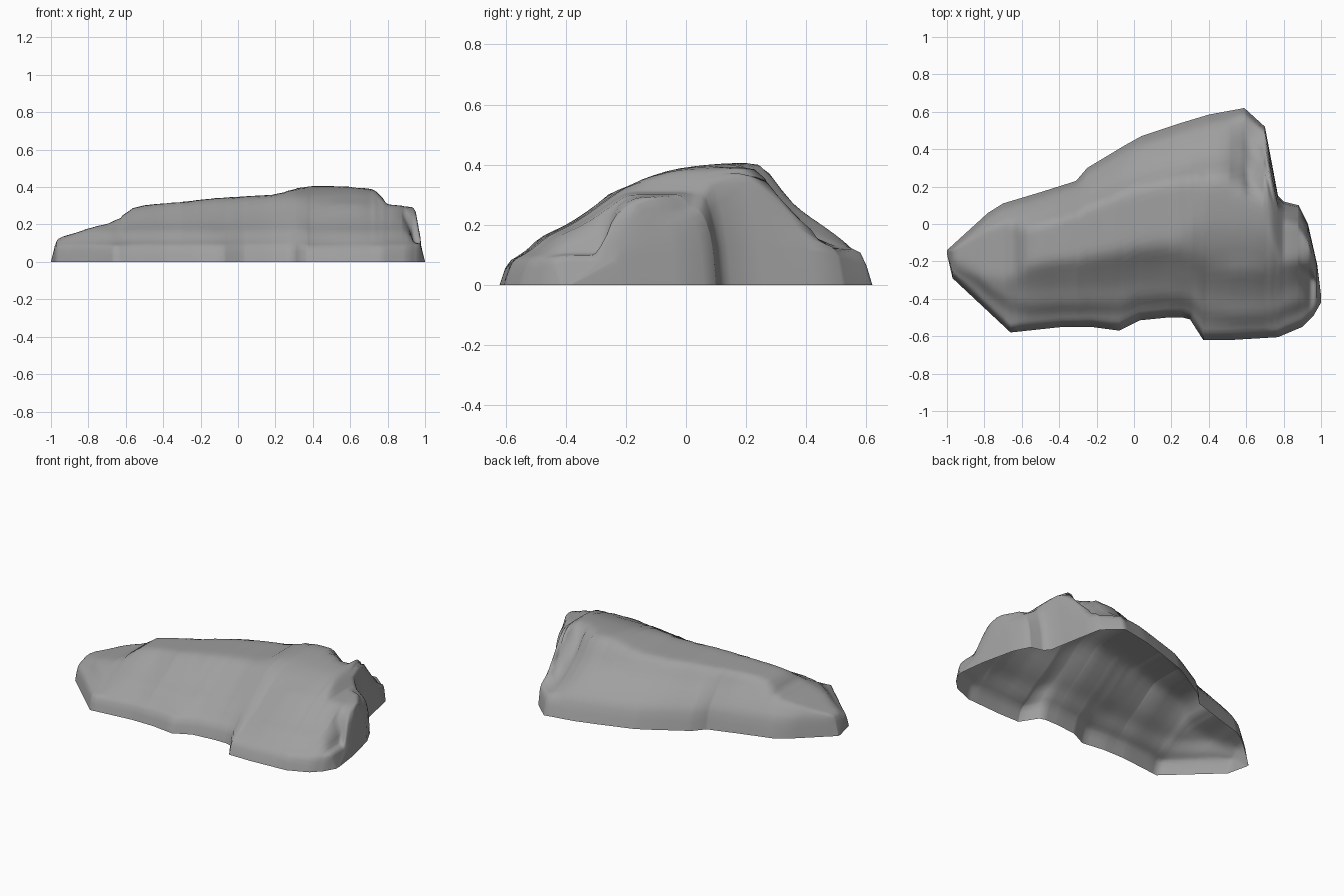
import bpy, bmesh, math

if "Cube" in bpy.data.objects:
    bpy.data.objects.remove(bpy.data.objects["Cube"])

# Ground outline: back edge and front edge as y over x
BACK = [(-1, -.14), (-.78, .06), (-.7, .11), (-.5, .17), (-.31, .23), (-.25, .30), (-.05, .42),
        (.04, .47), (.25, .54), (.4, .585), (.59, .62), (.70, .52), (.74, .31), (.77, .15),
        (.80, .12), (.88, .10), (.93, 0), (.98, -.22), (1, -.38)]
FRONT = [(-1, -.16), (-.97, -.29), (-.66, -.58), (-.38, -.55), (-.23, -.55), (-.08, -.57),
         (.03, -.515), (.18, -.5), (.26, -.5), (.30, -.51), (.37, -.62), (.52, -.62), (.77, -.605),
         (.90, -.55), (.96, -.49), (1, -.42)]
# Ridge height along x and across y
LENGTH = [(-1, 0), (-.98, .1), (-.96, .125), (-.83, .17), (-.68, .21), (-.62, .24), (-.58, .28),
          (-.5, .305), (-.3, .32), (-.13, .34), (.2, .36), (.32, .395), (.4, .409), (.6, .407),
          (.72, .39), (.77, .35), (.79, .31), (.95, .29), (.975, .12), (1, 0)]
WIDTH = [(-.62, 0), (-.6, .085), (-.54, .105), (-.5, .16), (-.4, .2), (-.3, .265), (-.26, .31),
         (-.18, .33), (-.15, .35), (-.03, .388), (.13, .41), (.29, .42), (.38, .265),
         (.53, .19), (.58, .135), (.62, 0)]
# Rise of the flanks with distance from the edge
FRONT_RISE = [(0, 0), (.025, .085), (.08, .115), (.13, .165), (.22, .21), (.32, .28), (.4, .35), (.6, .45)]
BACK_RISE = [(0, 0), (.04, .12), (.12, .19), (.24, .28), (.33, .42), (.5, .5)]
BACK_STEEP = [(-1, 1.6), (-.3, 1.4), (.2, 1), (.66, 1), (.74, 4), (1, 4)]


def lerp(curve, x):
    if x <= curve[0][0]:
        return curve[0][1]
    for (x0, y0), (x1, y1) in zip(curve, curve[1:]):
        if x <= x1:
            return y0 + (y1 - y0) * (x - x0) / (x1 - x0)
    return curve[-1][1]


def edge_distance(curve, x, y):
    # Steps in the outline fade out further inside the rock
    d = abs(y - lerp(curve, x))
    w = min(.2, 1 - abs(x))
    avg = sum(lerp(curve, x + w * k / 4) for k in range(-4, 5)) / 9
    t = min(1, d / .2)
    return d + (max(0, abs(y - avg)) - d) * t


def soft_min(values, s=.007):
    return -s * math.log(sum(math.exp(-v / s) for v in values))


def height(x, y):
    # Slanted back corner and low foot at the front right
    corner = max(.12, .46 - 2.1 * (y - .28) + 1.6 * (.70 - x))
    foot = .1 + max(0, 3 * (.94 - x), 4 * (y + .28))
    return max(0, soft_min([lerp(LENGTH, x), lerp(WIDTH, y), corner, foot,
                            lerp(FRONT_RISE, edge_distance(FRONT, x, y)),
                            lerp(BACK_RISE, edge_distance(BACK, x, y) * lerp(BACK_STEEP, x))]))


# Rock shell, open underneath
stations = sorted({round(p[0], 3) for c in (BACK, FRONT, LENGTH) for p in c}
                  | {round(-1 + i / 16, 3) for i in range(33)})
N = 36
bm = bmesh.new()
rows = []
for x in stations:
    f, b = lerp(FRONT, x), lerp(BACK, x)
    row = []
    for j in range(N + 1):
        t = j / N
        t = .5 * t + .25 * (1 - math.cos(math.pi * t))
        y = f + (b - f) * t
        edge = j in (0, N) or abs(x) == 1
        row.append(bm.verts.new((x, y, 0 if edge else height(x, y))))
    rows.append(row)
for r0, r1 in zip(rows, rows[1:]):
    for j in range(N):
        bm.faces.new((r0[j], r1[j], r1[j + 1], r0[j + 1]))

# Ease the creases while keeping the ground outline fixed
inner = [v for v in bm.verts if not v.is_boundary]
for _ in range(3):
    bmesh.ops.smooth_vert(bm, verts=inner, factor=.3, use_axis_x=False,
                          use_axis_y=False, use_axis_z=True)

mesh = bpy.data.meshes.new("rock")
bm.to_mesh(mesh)
bm.free()
rock = bpy.data.objects.new("rock", mesh)
bpy.context.collection.objects.link(rock)
for p in mesh.polygons:
    p.use_smooth = True

# Dark grey stone
stone = bpy.data.materials.new("stone")
stone.diffuse_color = (.35, .35, .35, 1)
stone.use_nodes = True
stone.node_tree.nodes["Principled BSDF"].inputs["Base Color"].default_value = stone.diffuse_color
mesh.materials.append(stone)
